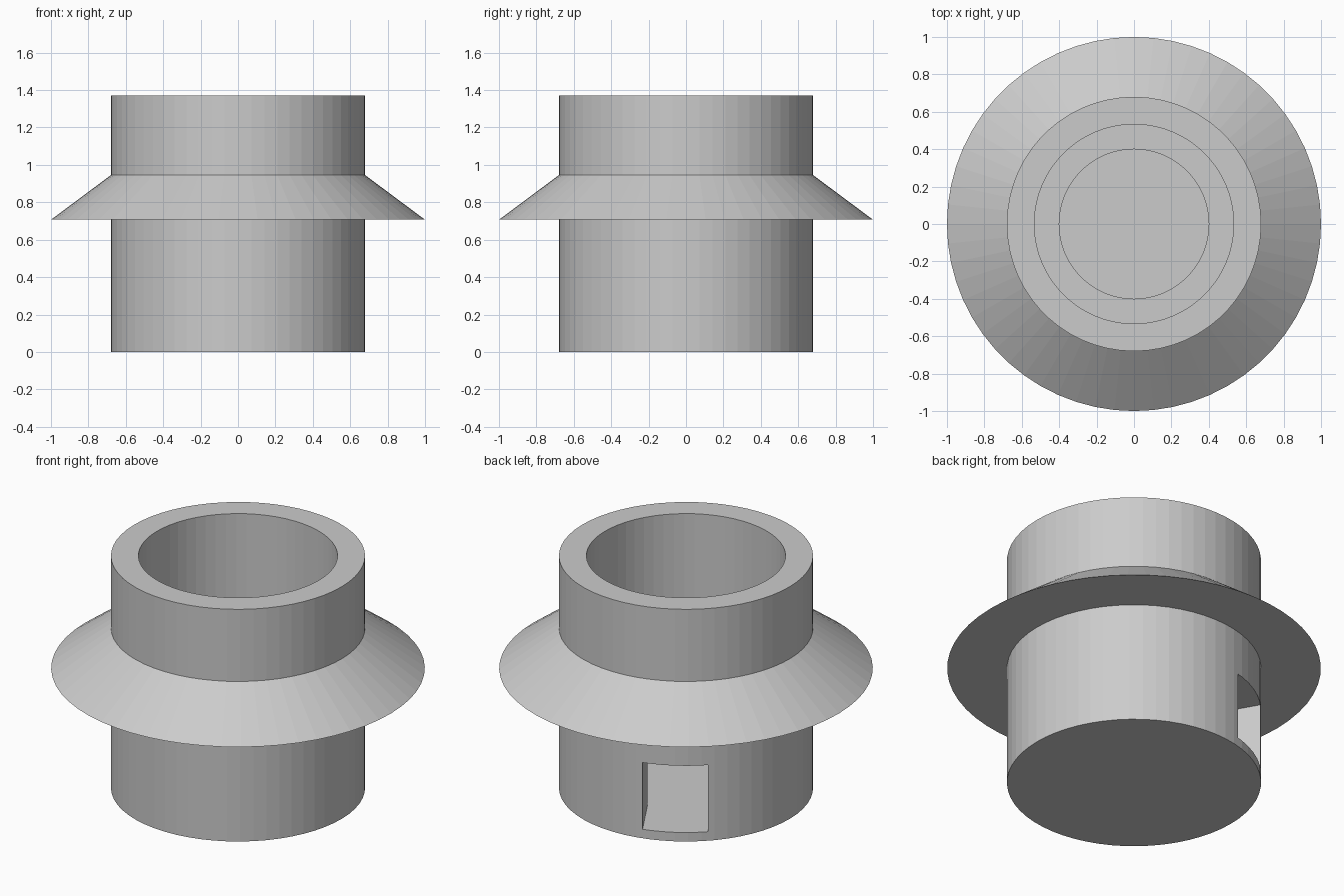
import bpy, bmesh, math
from mathutils import Matrix, Vector

if "Cube" in bpy.data.objects:
    bpy.data.objects.remove(bpy.data.objects["Cube"], do_unlink=True)

SEGMENTS = 60
GREY = (0.6, 0.6, 0.6, 1.0)

grey = bpy.data.materials.new("plain grey")
grey.use_nodes = True
grey.diffuse_color = GREY
grey.node_tree.nodes["Principled BSDF"].inputs["Base Color"].default_value = GREY


def add_object(name, bm):
    bmesh.ops.recalc_face_normals(bm, faces=bm.faces)
    mesh = bpy.data.meshes.new(name)
    bm.to_mesh(mesh)
    bm.free()
    mesh.materials.append(grey)
    obj = bpy.data.objects.new(name, mesh)
    bpy.context.collection.objects.link(obj)
    return obj


def lathe(name, profile, closed=False):
    """Revolve (radius, height) points about z; open ends are capped flat."""
    bm = bmesh.new()
    rings = []
    for radius, z in profile:
        ring = []
        for i in range(SEGMENTS):
            a = math.tau * i / SEGMENTS
            ring.append(bm.verts.new((radius * math.cos(a), radius * math.sin(a), z)))
        rings.append(ring)
    pairs = list(zip(rings, rings[1:]))
    if closed:
        pairs.append((rings[-1], rings[0]))
    else:
        bm.faces.new(rings[0])
        bm.faces.new(rings[-1])
    for low, high in pairs:
        for i in range(SEGMENTS):
            j = (i + 1) % SEGMENTS
            bm.faces.new((low[i], low[j], high[j], high[i]))
    return add_object(name, bm)


# Stepped cup: thick lower wall, ledge, wider upper bore
OUTER, BORE, CHAMBER = 0.68, 0.533, 0.40
FLOOR, LEDGE, TOP = 0.053, 0.707, 1.371
body = lathe("cup_body", [
    (OUTER, 0), (OUTER, TOP), (BORE, TOP),
    (BORE, LEDGE), (CHAMBER, LEDGE), (CHAMBER, FLOOR)])

# Sloping skirt around the cup, flat underneath
lathe("skirt", [(OUTER - 0.02, 0.707), (1.0, 0.707),
                (OUTER, 0.945), (OUTER - 0.02, 0.945)], closed=True)

# Rectangular opening through the lower wall, level with the chamber floor
bm = bmesh.new()
bmesh.ops.create_cube(bm, size=1)
bmesh.ops.scale(bm, vec=Vector((0.6, 0.352, 0.394)), verts=bm.verts)
bmesh.ops.translate(bm, vec=Vector((0.5, 0, FLOOR + 0.197)), verts=bm.verts)
bmesh.ops.rotate(bm, cent=Vector(), matrix=Matrix.Rotation(math.radians(120), 3, "Z"), verts=bm.verts)
cutter = add_object("opening_cutter", bm)

cut = body.modifiers.new("opening", "BOOLEAN")
cut.operation = "DIFFERENCE"
cut.solver = "EXACT"
cut.object = cutter
bpy.context.view_layer.objects.active = body
bpy.ops.object.modifier_apply(modifier=cut.name)
bpy.data.objects.remove(cutter, do_unlink=True)
